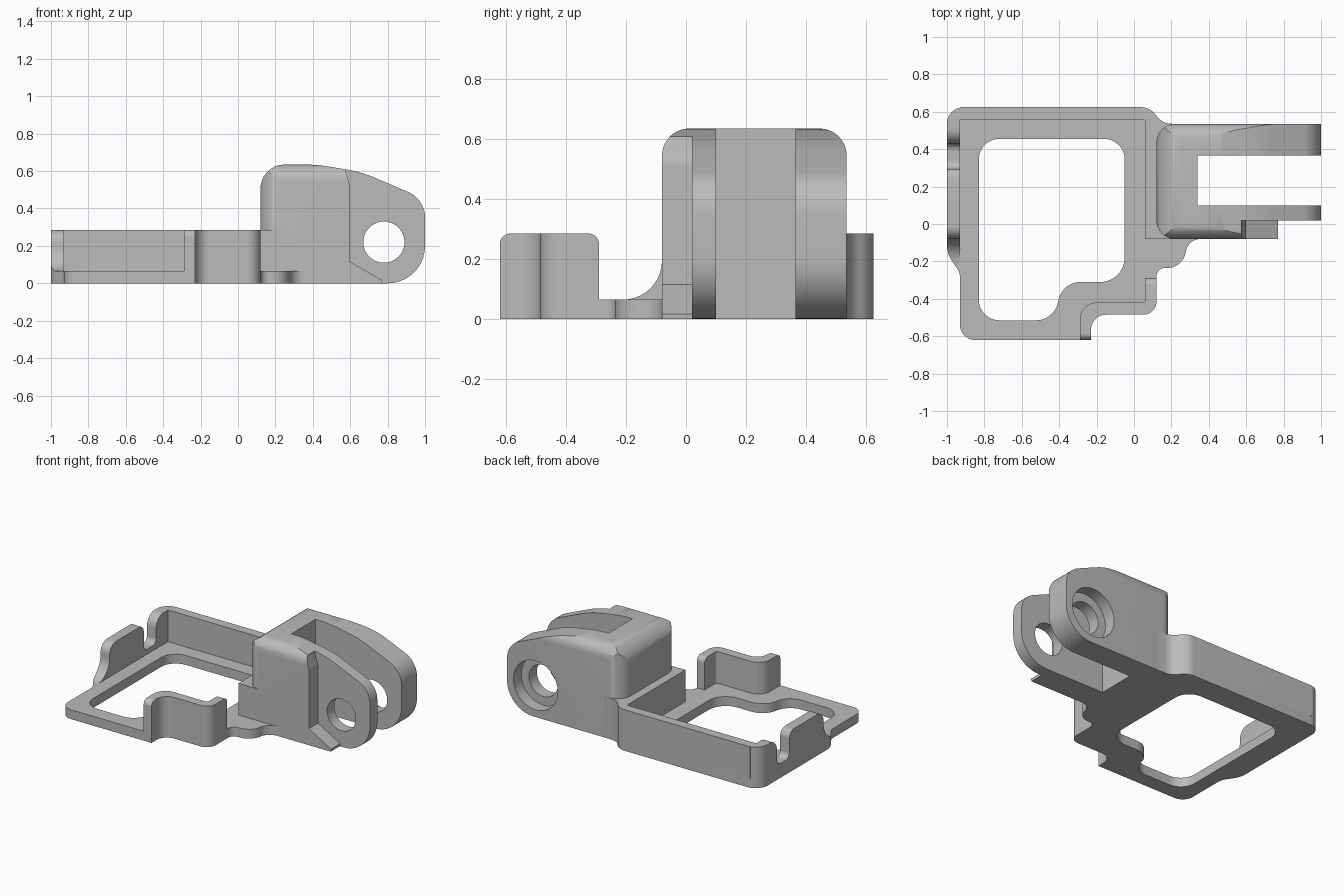
import bpy, bmesh, math
from mathutils import Vector

cube = bpy.data.objects.get("Cube")
if cube:
    bpy.data.objects.remove(cube, do_unlink=True)

grey = bpy.data.materials.new("plain grey")
grey.use_nodes = True
COLOUR = (0.5, 0.5, 0.5, 1)
grey.diffuse_color = COLOUR
grey.node_tree.nodes["Principled BSDF"].inputs["Base Color"].default_value = COLOUR

WALL_TOP, FLOOR = 0.285, 0.065


def fillet(points, steps=10):
    """Turn (u, v, radius) corners into a polygon with rounded corners."""
    out = []
    for i, p in enumerate(points):
        c = Vector(p[:2])
        r = p[2] if len(p) > 2 else 0
        if not r:
            out.append(c)
            continue
        a = (Vector(points[i - 1][:2]) - c).normalized()
        b = (Vector(points[(i + 1) % len(points)][:2]) - c).normalized()
        half = a.angle(b) / 2
        centre = c + (a + b).normalized() * (r / math.sin(half))
        start = c + a * (r / math.tan(half)) - centre
        end = c + b * (r / math.tan(half)) - centre
        sweep = math.atan2(start.x * end.y - start.y * end.x, start.dot(end))
        for k in range(steps + 1):
            t = sweep * k / steps
            out.append(centre + Vector((start.x * math.cos(t) - start.y * math.sin(t),
                                        start.x * math.sin(t) + start.y * math.cos(t))))
    return out


def prism(name, polygon, axis, lo, hi):
    """Extrude a polygon along an axis: x uses (y, z), y uses (x, z), z uses (x, y)."""
    place = {"x": lambda p, d: (d, p.x, p.y),
             "y": lambda p, d: (p.x, d, p.y),
             "z": lambda p, d: (p.x, p.y, d)}[axis]
    bm = bmesh.new()
    base = bm.faces.new([bm.verts.new(place(p, lo)) for p in polygon])
    top = bmesh.ops.extrude_face_region(bm, geom=[base])["geom"]
    shift = Vector(place(Vector((0, 0)), hi - lo))
    bmesh.ops.translate(bm, vec=shift, verts=[v for v in top if isinstance(v, bmesh.types.BMVert)])
    bmesh.ops.remove_doubles(bm, verts=bm.verts, dist=1e-5)
    bmesh.ops.recalc_face_normals(bm, faces=bm.faces)
    mesh = bpy.data.meshes.new(name)
    bm.to_mesh(mesh)
    bm.free()
    mesh.materials.append(grey)
    ob = bpy.data.objects.new(name, mesh)
    bpy.context.collection.objects.link(ob)
    return ob


def disc(x, z, r, n=48):
    return [Vector((x + r * math.cos(math.tau * k / n), z + r * math.sin(math.tau * k / n)))
            for k in range(n)]


def combine(ob, tool, operation):
    """Apply a boolean and discard the tool."""
    bpy.ops.object.select_all(action="DESELECT")
    bpy.context.view_layer.objects.active = ob
    ob.select_set(True)
    mod = ob.modifiers.new("cut", "BOOLEAN")
    mod.operation, mod.solver, mod.object = operation, "EXACT", tool
    bpy.ops.object.modifier_apply(modifier=mod.name)
    bpy.data.objects.remove(tool, do_unlink=True)


# Floor plate with its window
outline = fillet([(-1, 0.625, 0.09), (0.085, 0.625, 0.1), (0.15, 0.537, 0.1), (0.25, 0.535),
                  (0.25, 0), (0.4, 0), (0.4, -0.08), (0.29, -0.08, 0.08), (0.26, -0.235, 0.1),
                  (0.12, -0.235, 0.045), (0.12, -0.485, 0.07), (-0.23, -0.485, 0.08),
                  (-0.23, -0.62), (-0.93, -0.62, 0.08), (-0.93, -0.26, 0.1), (-1, -0.16, 0.15)])
window = fillet([(-0.83, 0.455, 0.11), (-0.05, 0.455, 0.11), (-0.05, -0.31, 0.13),
                 (-0.38, -0.31, 0.12), (-0.43, -0.515, 0.12), (-0.83, -0.515, 0.11)])
plate = prism("floor_plate", outline, "z", 0, FLOOR)
combine(plate, prism("window_cutter", window, "z", -1, 1), "DIFFERENCE")

# Back wall turning into the wall beside the hinge
back_wall = prism("back_wall", fillet([
    (-0.93, 0.625), (0.085, 0.625, 0.1), (0.15, 0.537, 0.1), (0.25, 0.535), (0.25, -0.08),
    (0.06, -0.08), (0.06, 0.56, 0.015), (-0.93, 0.56)]), "z", FLOOR, WALL_TOP)

# Left wall with a slot and a tab that sweeps down to the floor
left_wall = prism("notched_side_wall", fillet([
    (0.625, 0.05), (0.625, WALL_TOP), (0.43, WALL_TOP, 0.08), (0.43, 0.1, 0.04),
    (0.295, 0.1, 0.04), (0.295, WALL_TOP, 0.05), (-0.08, WALL_TOP, 0.07),
    (-0.08, FLOOR, 0.13), (-0.212, FLOOR), (-0.212, 0.05)]), "x", -1, -0.93)
combine(left_wall, prism("edge_trim", outline, "z", -1, 1), "INTERSECT")

# Stepped wall at the front corner, with rounded free ends
corner_wall = prism("front_corner_wall", fillet([
    (-0.23, -0.62), (-0.23, -0.485, 0.08), (0.12, -0.485, 0.07), (0.12, -0.29),
    (0.06, -0.29), (0.06, -0.42, 0.015), (-0.29, -0.42, 0.09), (-0.29, -0.62)]),
    "z", FLOOR, WALL_TOP)
combine(corner_wall, prism("end_rounding", fillet([
    (-0.62, 0), (-0.62, WALL_TOP, 0.035), (-0.29, WALL_TOP, 0.035), (-0.29, 0)]),
    "x", -1, 1), "INTERSECT")

# Hinge block: side profile trimmed by rounded end and plan profiles
hinge = prism("hinge_block", fillet([
    (0.12, 0), (0.12, 0.635, 0.13), (0.42, 0.635, 0.9), (0.66, 0.595, 0.7),
    (1, 0.45, 0.15), (1, 0, 0.2)]), "y", -0.08, 0.535)
combine(hinge, prism("top_rounding", fillet([
    (-0.08, -0.1), (-0.08, 0.635, 0.09), (0.535, 0.635, 0.09), (0.535, -0.1)]),
    "x", -0.5, 1.5), "INTERSECT")
combine(hinge, prism("plan_rounding", fillet([
    (0.12, -0.08, 0.1), (0.12, 0.535, 0.1), (1.5, 0.535), (1.5, -0.08)]),
    "z", -0.5, 1.5), "INTERSECT")

# Slot between the lugs
slot = fillet([(0.34, 0.10), (0.34, 0.365), (1.2, 0.365), (1.2, 0.10)])
combine(hinge, prism("slot_cutter", slot, "z", -1, 1), "DIFFERENCE")

# Recessed outer face of the front lug, leaving a sloped foot
recess = fillet([(0.57, 0.8), (0.575, 0.6), (0.6, 0.52, 0.08), (0.6, 0.115), (0.77, 0.018),
                 (0.755, -0.2), (1.2, -0.2), (1.2, 0.8)])
combine(hinge, prism("recess_cutter", recess, "y", -0.3, 0.02), "DIFFERENCE")

# Pivot hole and the wider counterbore behind it
combine(hinge, prism("pivot_cutter", disc(0.78, 0.22, 0.11), "y", -0.5, 1), "DIFFERENCE")
combine(hinge, prism("counterbore_cutter", disc(0.78, 0.22, 0.17), "y", 0.45, 1), "DIFFERENCE")

# Smooth the rounded surfaces while keeping edges crisp
bpy.ops.object.select_all(action="DESELECT")
for ob in (plate, back_wall, left_wall, corner_wall, hinge):
    ob.select_set(True)
bpy.context.view_layer.objects.active = plate
bpy.ops.object.shade_smooth_by_angle(angle=math.radians(30))
